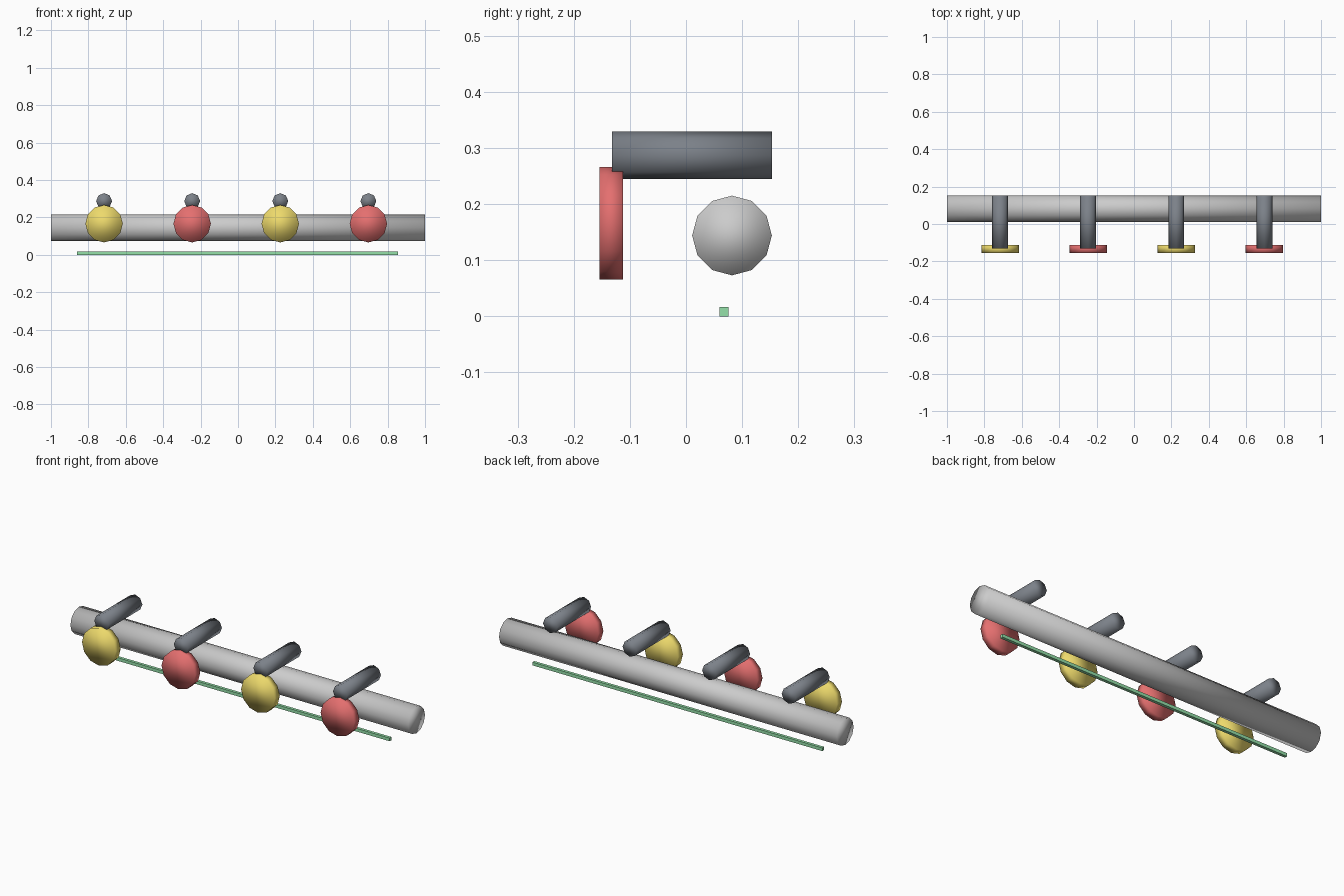
import bpy
from math import pi

if "Cube" in bpy.data.objects:
    bpy.data.objects.remove(bpy.data.objects["Cube"])


def material(name, rgb):
    mat = bpy.data.materials.new(name)
    mat.diffuse_color = (*rgb, 1)
    mat.use_nodes = True
    mat.node_tree.nodes["Principled BSDF"].inputs["Base Color"].default_value = mat.diffuse_color
    return mat


def rod(name, sides, radius, start, end, axis, mat=None):
    """Smooth capped cylinder between two points along x or y."""
    length = sum((b - a) ** 2 for a, b in zip(start, end)) ** 0.5
    mid = [(a + b) / 2 for a, b in zip(start, end)]
    rot = (0, pi / 2, 0) if axis == 'x' else (pi / 2, 0, 0)
    bpy.ops.mesh.primitive_cylinder_add(vertices=sides, radius=radius, depth=length,
                                        location=mid, rotation=rot)
    obj = bpy.context.object
    obj.name = name
    bpy.ops.object.shade_smooth()
    if mat:
        obj.data.materials.append(mat)
    return obj


yellow = material("yellow", (0.85, 0.70, 0.15))
red = material("red", (0.78, 0.16, 0.16))
dark = material("dark_grey", (0.20, 0.22, 0.25))
green = material("green", (0.30, 0.75, 0.40))

# Main horizontal pipe
rod("main_pipe", 12, 0.071, (-1, 0.082, 0.144), (1, 0.082, 0.144), 'x')

# Four arms, each carrying a coloured disc at the front
for i in range(4):
    x = -0.716 + 0.471 * i
    rod(f"arm_{i + 1}", 8, 0.0425, (x, -0.132, 0.287), (x, 0.153, 0.287), 'y', dark)
    rod(f"disc_{i + 1}", 12, 0.1, (x, -0.154, 0.166), (x, -0.112, 0.166), 'y',
        red if i % 2 else yellow)

# Thin strip below the pipe
bpy.ops.mesh.primitive_cube_add(size=1, location=(-0.002, 0.0675, 0.0085))
strip = bpy.context.object
strip.name = "lower_strip"
strip.scale = (1.716, 0.016, 0.017)
strip.data.materials.append(green)
